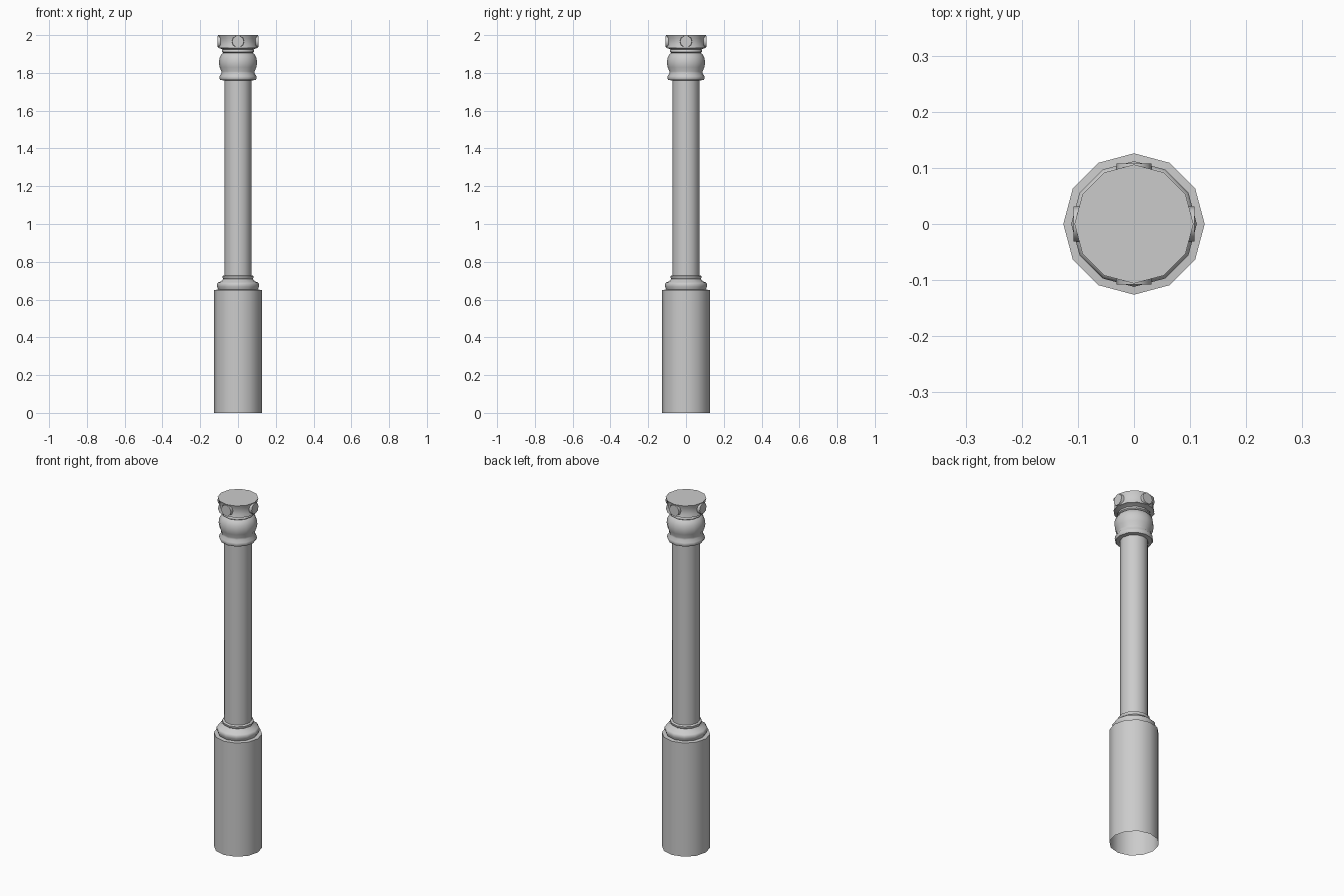
import bpy, bmesh, math
from mathutils import Matrix

if "Cube" in bpy.data.objects:
    bpy.data.objects.remove(bpy.data.objects["Cube"])

SIDES = 12


def finish(bm, name, angle=50):
    bmesh.ops.recalc_face_normals(bm, faces=bm.faces)
    mesh = bpy.data.meshes.new(name)
    bm.to_mesh(mesh)
    bm.free()
    ob = bpy.data.objects.new(name, mesh)
    bpy.context.collection.objects.link(ob)
    bpy.ops.object.select_all(action='DESELECT')
    ob.select_set(True)
    bpy.context.view_layer.objects.active = ob
    bpy.ops.object.shade_smooth_by_angle(angle=math.radians(angle))
    return ob


def lathe(name, profile, cap_top=False):
    """Revolve (radius, z) points about the z axis."""
    bm = bmesh.new()
    rings = []
    for r, z in profile:
        rings.append([bm.verts.new((r * math.cos(2 * math.pi * i / SIDES),
                                    r * math.sin(2 * math.pi * i / SIDES), z))
                      for i in range(SIDES)])
    for a, b in zip(rings, rings[1:]):
        for i in range(SIDES):
            j = (i + 1) % SIDES
            bm.faces.new((a[i], a[j], b[j], b[i]))
    if cap_top:
        bm.faces.new(rings[-1])
    return finish(bm, name)


# Plinth drum, open underneath, with a narrow ledge on top
lathe("base_drum", [(0.126, 0), (0.126, 0.651), (0.10, 0.653)])

# Moulding at the foot of the shaft
lathe("base_moulding", [(0.104, 0.652), (0.111, 0.668), (0.112, 0.682),
                        (0.106, 0.69), (0.088, 0.698), (0.078, 0.71),
                        (0.083, 0.716), (0.083, 0.724), (0.071, 0.729)])

# Shaft
lathe("shaft", [(0.072, 0.70), (0.072, 1.78)])

# Turned capital
lathe("capital", [(0.071, 1.76), (0.094, 1.762), (0.099, 1.772), (0.097, 1.783),
                  (0.088, 1.797), (0.088, 1.808), (0.097, 1.83), (0.101, 1.853),
                  (0.098, 1.878), (0.088, 1.898), (0.078, 1.906),
                  (0.085, 1.911), (0.085, 1.919), (0.078, 1.925)])

# Waisted top block
lathe("top_block", [(0.076, 1.922), (0.095, 1.93), (0.105, 1.932), (0.100, 1.95),
                    (0.099, 1.967), (0.101, 1.984), (0.106, 2.0)], cap_top=True)

# Four round bosses around the top block
for k, side in enumerate(("right", "back", "left", "front")):
    bm = bmesh.new()
    bmesh.ops.create_cone(bm, cap_ends=True, segments=10, radius1=0.033,
                          radius2=0.031, depth=0.016)
    bm.transform(Matrix.Rotation(k * math.pi / 2, 4, 'Z')
                 @ Matrix.Translation((0.1, 0, 1.966))
                 @ Matrix.Rotation(math.pi / 2, 4, 'Y'))
    finish(bm, "boss_" + side, 40)
